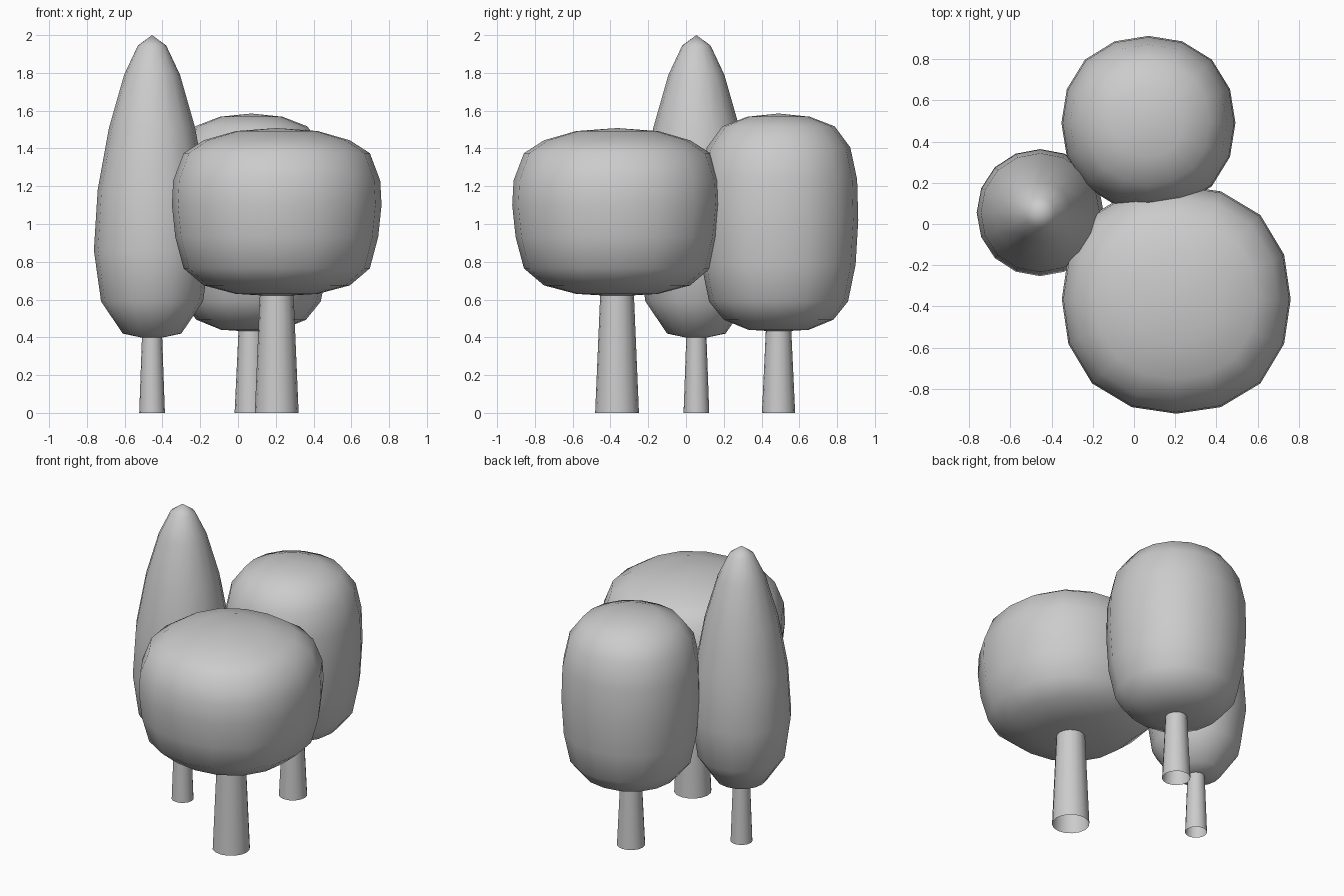
import bpy, bmesh, math

if "Cube" in bpy.data.objects:
    bpy.data.objects.remove(bpy.data.objects["Cube"])

SIDES = 16


def lathe(name, centre, profile, bulge=0.0):
    """Revolve (radius, z) points; bulge slightly squares the plan outline."""
    bm = bmesh.new()
    rings = []
    for r, z in profile:
        if r == 0:
            rings.append([bm.verts.new((0, 0, z))])
            continue
        ring = []
        for i in range(SIDES):
            a = 2 * math.pi * i / SIDES
            k = r * (1 + bulge * math.sin(2 * a) ** 2)
            ring.append(bm.verts.new((k * math.cos(a), k * math.sin(a), z)))
        rings.append(ring)
    for lo, hi in zip(rings, rings[1:]):
        for i in range(SIDES):
            j = (i + 1) % SIDES
            if len(lo) == 1:
                bm.faces.new((lo[0], hi[j], hi[i]))
            elif len(hi) == 1:
                bm.faces.new((lo[i], lo[j], hi[0]))
            else:
                bm.faces.new((lo[i], lo[j], hi[j], hi[i]))
    for f in bm.faces:
        f.smooth = True
    mesh = bpy.data.meshes.new(name)
    bm.to_mesh(mesh)
    bm.free()
    ob = bpy.data.objects.new(name, mesh)
    ob.location = (*centre, 0)
    bpy.context.collection.objects.link(ob)
    return ob


# Broad round tree at the front
front = (0.205, -0.365)
lathe("broad_tree_foliage", front, [
    (0, 0.617), (0.217, 0.63), (0.387, 0.675), (0.493, 0.765), (0.537, 0.93),
    (0.555, 1.10), (0.548, 1.23), (0.493, 1.375), (0.387, 1.443),
    (0.217, 1.492), (0, 1.508)], 0.04)
lathe("broad_tree_trunk", front, [(0.116, 0), (0.084, 0.75)])

# Upright oval tree at the back
back = (0.07, 0.49)
lathe("oval_tree_foliage", back, [
    (0, 0.43), (0.16, 0.44), (0.29, 0.493), (0.368, 0.59), (0.408, 0.785),
    (0.422, 1.02), (0.416, 1.236), (0.38, 1.405), (0.297, 1.517),
    (0.165, 1.568), (0, 1.585)], 0.03)
lathe("oval_tree_trunk", back, [(0.088, 0), (0.062, 0.55)])

# Tall pointed tree on the left
left = (-0.455, 0.055)
lathe("pointed_tree_foliage", left, [
    (0, 0.387), (0.155, 0.42), (0.27, 0.59), (0.308, 0.86), (0.288, 1.18),
    (0.228, 1.51), (0.148, 1.79), (0.075, 1.945), (0, 2.0)], 0.01)
lathe("pointed_tree_trunk", left, [(0.068, 0), (0.05, 0.5)])
